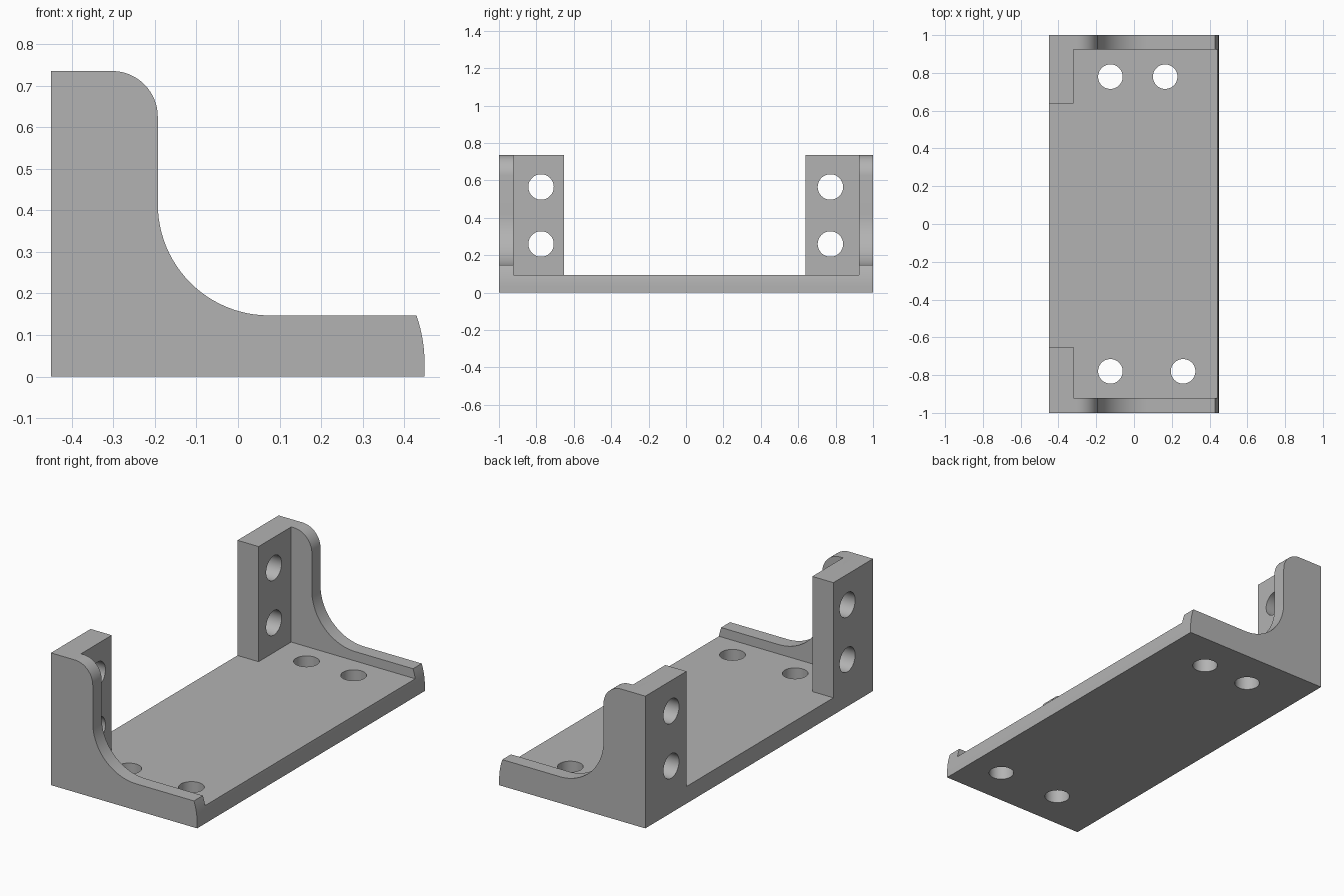
import bpy, bmesh
from math import sin, cos, radians, pi
from mathutils import Matrix, Vector

cube = bpy.data.objects.get("Cube")
if cube:
    bpy.data.objects.remove(cube, do_unlink=True)

grey = bpy.data.materials.new("plain grey")
grey.use_nodes = True
grey.diffuse_color = (0.45, 0.45, 0.45, 1)
grey.node_tree.nodes["Principled BSDF"].inputs["Base Color"].default_value = grey.diffuse_color


def make_object(name, bm):
    bmesh.ops.recalc_face_normals(bm, faces=bm.faces)
    mesh = bpy.data.meshes.new(name)
    bm.to_mesh(mesh)
    bm.free()
    mesh.materials.append(grey)
    obj = bpy.data.objects.new(name, mesh)
    bpy.context.collection.objects.link(obj)
    return obj


def extrude(name, points, offset):
    bm = bmesh.new()
    face = bm.faces.new([bm.verts.new(p) for p in points])
    result = bmesh.ops.extrude_face_region(bm, geom=[face])
    moved = [g for g in result["geom"] if isinstance(g, bmesh.types.BMVert)]
    bmesh.ops.translate(bm, verts=moved, vec=Vector(offset))
    return make_object(name, bm)


def arc(cx, cz, r, start, end, steps):
    angles = [radians(start + (end - start) * i / steps) for i in range(steps + 1)]
    return [(cx + r * cos(a), cz + r * sin(a)) for a in angles]


def cut(body, cutter):
    cutter.hide_render = True
    mod = body.modifiers.new("cut", 'BOOLEAN')
    mod.operation = 'DIFFERENCE'
    mod.solver = 'EXACT'
    mod.object = cutter
    bpy.context.view_layer.objects.active = body
    bpy.ops.object.modifier_apply(modifier=mod.name)
    bpy.data.objects.remove(cutter, do_unlink=True)


def drill(body, centre, radius, axis):
    turn = Matrix.Rotation(pi / 2, 4, 'Y') if axis == 'X' else Matrix()
    bm = bmesh.new()
    bmesh.ops.create_cone(bm, cap_ends=True, segments=48, radius1=radius, radius2=radius,
                          depth=0.4, matrix=Matrix.Translation(centre) @ turn)
    cut(body, make_object("hole_cutter", bm))


# Side outline: bowed lip, fillet at the foot, rounded shoulder
outline = [(-0.45, 0), (0.449, 0)]
outline += arc(0.089, 0.03, 0.36, 0, 19, 8)
outline += arc(0.075, 0.415, 0.268, 270, 180, 24)
outline += arc(-0.303, 0.625, 0.11, 0, 90, 16)
outline += [(-0.45, 0.735)]
bracket = extrude("bracket", [(x, -1, z) for x, z in outline], (0, 2, 0))

# Hollow above the floor, leaving end walls and rear corner posts
hollow = [(-1, -0.652), (-0.32, -0.652), (-0.32, -0.922), (1, -0.922),
          (1, 0.924), (-0.32, 0.924), (-0.32, 0.638), (-1, 0.638)]
cut(bracket, extrude("hollow_cutter", [(x, y, 0.095) for x, y in hollow], (0, 0, 1)))

# Floor holes
for x, y in [(-0.125, 0.78), (0.165, 0.78), (-0.125, -0.78), (0.26, -0.78)]:
    drill(bracket, (x, y, 0), 0.065, 'Z')

# Post holes
for y in (-0.775, 0.772):
    for z in (0.26, 0.565):
        drill(bracket, (-0.4, y, z), 0.068, 'X')

# Smooth curved faces, crisp corners
bpy.ops.object.select_all(action='DESELECT')
bracket.select_set(True)
bpy.context.view_layer.objects.active = bracket
bpy.ops.object.shade_smooth_by_angle(angle=radians(12))
